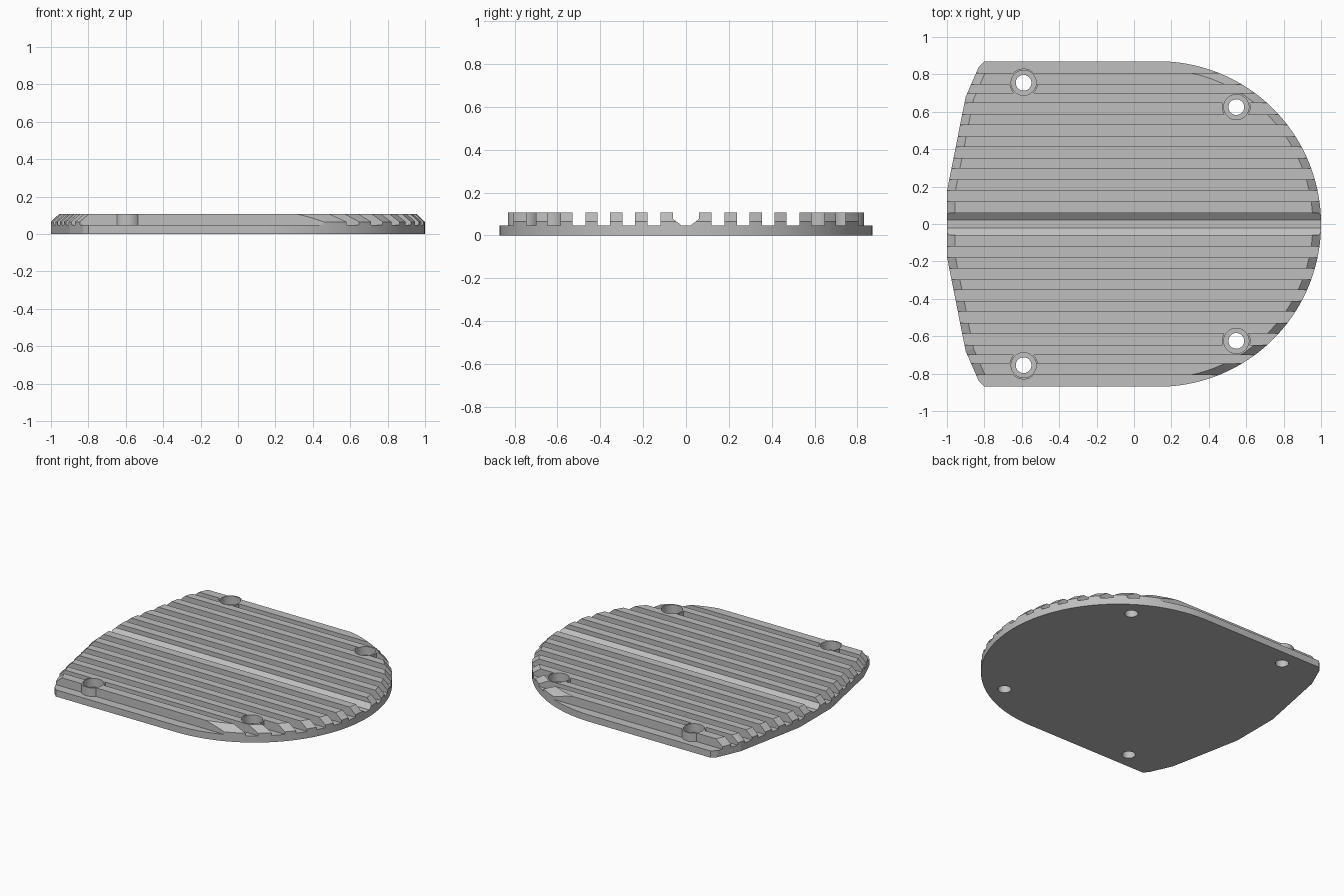
import bpy, bmesh, math
from mathutils import Vector

cube = bpy.data.objects.get("Cube")
if cube:
    bpy.data.objects.remove(cube, do_unlink=True)

BASE, SHOULDER, TOP, BEVEL = 0.047, 0.065, 0.107, 0.044

grey = bpy.data.materials.new("plain grey")
grey.use_nodes = True
grey.diffuse_color = (0.52, 0.52, 0.52, 1)
grey.node_tree.nodes["Principled BSDF"].inputs["Base Color"].default_value = (0.52, 0.52, 0.52, 1)


def make_object(name, bm):
    bmesh.ops.recalc_face_normals(bm, faces=bm.faces)
    mesh = bpy.data.meshes.new(name)
    bm.to_mesh(mesh)
    bm.free()
    mesh.materials.append(grey)
    obj = bpy.data.objects.new(name, mesh)
    bpy.context.collection.objects.link(obj)
    return obj


def loft(bm, rings):
    """Join matching point rings with side faces and close both ends."""
    loops = [[bm.verts.new(p) for p in ring] for ring in rings]
    count = len(loops[0])
    for low, high in zip(loops, loops[1:]):
        for i in range(count):
            j = (i + 1) % count
            bm.faces.new((low[i], low[j], high[j], high[i]))
    bm.faces.new(loops[0][::-1])
    bm.faces.new(loops[-1])


def inset(points, distance):
    """Shift a counter-clockwise outline inwards with mitred corners."""
    result = []
    for i, p in enumerate(points):
        a = (p - points[i - 1]).normalized()
        b = (points[(i + 1) % len(points)] - p).normalized()
        na, nb = Vector((-a.y, a.x)), Vector((-b.y, b.x))
        result.append(p + (na + nb) * distance / (1 + na.dot(nb)))
    return result


def cylinders(name, radius, low, high):
    bm = bmesh.new()
    for x, y in screw_points:
        ring = [(x + radius * math.cos(i * math.tau / 64),
                 y + radius * math.sin(i * math.tau / 64)) for i in range(64)]
        loft(bm, [[(u, v, z) for u, v in ring] for z in (low, high)])
    return make_object(name, bm)


def combine(target, tool, operation):
    mod = target.modifiers.new(tool.name, "BOOLEAN")
    mod.solver = "EXACT"
    mod.operation = operation
    mod.object = tool
    tool.hide_render = True
    bpy.context.view_layer.objects.active = target
    bpy.ops.object.modifier_apply(modifier=mod.name)
    bpy.data.objects.remove(tool, do_unlink=True)


# Plate outline: round right end, tapered left end
RADIUS, ARC_X = 0.87, 0.13
left_side = [(-0.80, 0.87), (-0.83, 0.84), (-0.90, 0.68), (-1.0, 0.175)]
outline = [Vector((ARC_X + RADIUS * math.cos(a), RADIUS * math.sin(a)))
           for a in (math.pi * (i / 96 - 0.5) for i in range(97))]
outline += [Vector(p) for p in left_side]
outline += [Vector((x, -y)) for x, y in reversed(left_side)]

# Solid plate with bevelled upper rim
bm = bmesh.new()
loft(bm, [[(p.x, p.y, z) for p in pts] for pts, z in
          ((outline, 0), (outline, SHOULDER), (inset(outline, BEVEL), TOP))])
plate = make_object("ribbed_plate", bm)

# Slots that leave the ribs standing, and the flared centre groove
ribs = [(0.06, 0.12), (0.18, 0.238), (0.297, 0.354), (0.413, 0.469),
        (0.53, 0.585), (0.647, 0.70), (0.745, 0.806)]
bm = bmesh.new()
starts = [r[1] for r in ribs]
ends = [r[0] for r in ribs[1:]] + [1.0]
for near, far in zip(starts, ends):
    for side in (-1, 1):
        section = [(side * near, BASE), (side * far, BASE), (side * far, 0.2), (side * near, 0.2)]
        loft(bm, [[(x, y, z) for y, z in section] for x in (-1.1, 1.1)])
half = [(0.022, BASE), (0.06, 0.076), (0.06, 0.2)]
section = half + [(-y, z) for y, z in reversed(half)]
loft(bm, [[(x, y, z) for y, z in section] for x in (-1.1, 1.1)])
combine(plate, make_object("slot_cutter", bm), "DIFFERENCE")

# Screw bosses with counterbores and through holes
screw_points = [(x, s * y) for x, y in ((-0.59, 0.755), (0.547, 0.625)) for s in (-1, 1)]
combine(plate, cylinders("screw_boss", 0.076, 0.02, TOP), "UNION")
combine(plate, cylinders("counterbore_cutter", 0.067, BASE, 0.2), "DIFFERENCE")
combine(plate, cylinders("hole_cutter", 0.042, -0.1, 0.2), "DIFFERENCE")

bpy.ops.object.select_all(action="DESELECT")
plate.select_set(True)
bpy.context.view_layer.objects.active = plate
bpy.ops.object.shade_smooth_by_angle(angle=math.radians(8))
